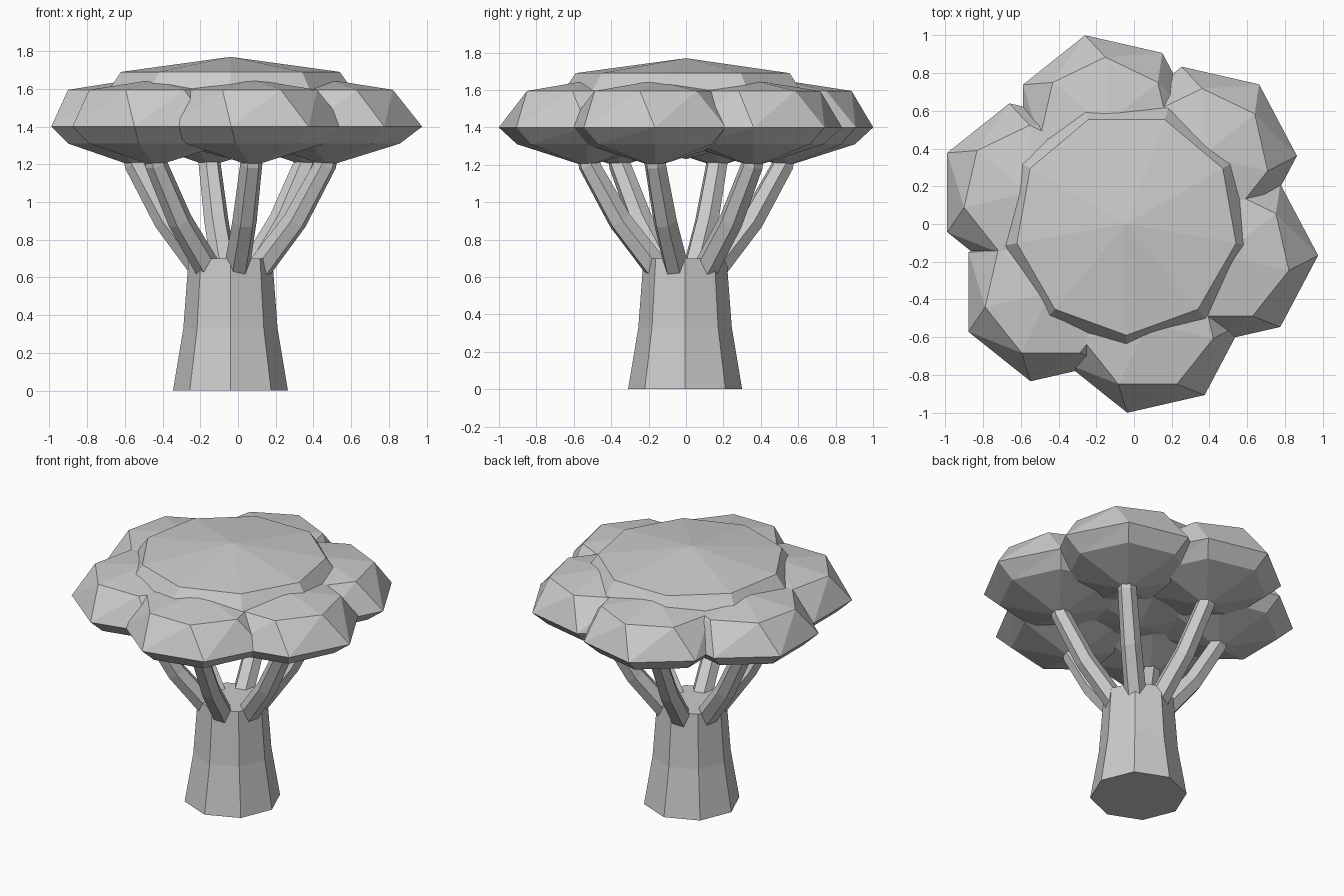
import bpy, bmesh
from math import cos, sin, pi, radians
from mathutils import Vector

if "Cube" in bpy.data.objects:
    bpy.data.objects.remove(bpy.data.objects["Cube"])

CX, CY = -0.04, 0.0


def mesh_object(name, bm):
    bmesh.ops.recalc_face_normals(bm, faces=bm.faces)
    me = bpy.data.meshes.new(name)
    bm.to_mesh(me)
    bm.free()
    ob = bpy.data.objects.new(name, me)
    bpy.context.collection.objects.link(ob)
    return ob


def loft(name, rings, low_tip=None, high_tip=None):
    """Skin a stack of point rings, closing the ends with a tip or a flat cap."""
    bm = bmesh.new()
    loops = [[bm.verts.new(p) for p in ring] for ring in rings]
    n = len(loops[0])
    for a, b in zip(loops, loops[1:]):
        for i in range(n):
            j = (i + 1) % n
            bm.faces.new((a[i], a[j], b[j]))
            bm.faces.new((a[i], b[j], b[i]))
    for loop, tip in ((loops[0], low_tip), (loops[-1], high_tip)):
        if tip is None:
            bm.faces.new(loop)
        else:
            t = bm.verts.new(tip)
            for i in range(n):
                bm.faces.new((loop[i], loop[(i + 1) % n], t))
    return mesh_object(name, bm)


def ring(x, y, z, r, n, start):
    return [Vector((x + r * cos(radians(start) + 2 * pi * i / n),
                    y + r * sin(radians(start) + 2 * pi * i / n), z)) for i in range(n)]


# Flared octagonal trunk
loft("trunk", [ring(CX, CY - 0.005, z, r, 8, 0)
               for z, r in ((0, 0.305), (0.33, 0.25), (0.7, 0.222))])

# Wide central crown
loft("crown_centre", [ring(CX, CY, z, r, 9, -90)
                      for z, r in ((1.38, 0.58), (1.5, 0.72), (1.69, 0.59))],
     (CX, CY, 1.23), (CX, CY, 1.77))

# Bent branches, path given as radial distance, height, thickness
path = [(0.15, 0.635, 0.07), (0.36, 0.90, 0.066), (0.53, 1.20, 0.06), (0.56, 1.36, 0.055)]

for k in range(6):
    a = radians(42 + 60 * k)
    out, side = Vector((cos(a), sin(a), 0)), Vector((-sin(a), cos(a), 0))
    pts = [Vector((CX, CY, z)) + out * d for d, z, r in path]
    rings = []
    for i, p in enumerate(pts):
        t = (pts[min(i + 1, 3)] - pts[max(i - 1, 0)]).normalized()
        up = t.cross(side)
        r = path[i][2]
        rings.append([p + side * r * cos(pi * j / 3) + up * r * sin(pi * j / 3)
                      for j in range(6)])
    loft(f"branch_{k + 1}", rings)

    # Seven-sided leaf cluster on each branch
    x, y = CX + 0.54 * cos(a), CY + 0.54 * sin(a)
    middle = ring(x, y, 1.4, 0.485, 7, 0)
    middle[0].x += 0.018
    loft(f"leaf_cluster_{k + 1}",
         [ring(x, y, 1.31, 0.385, 7, 0), middle, ring(x, y, 1.595, 0.357, 7, -90 / 7)],
         (x, y, 1.19), (x, y, 1.65))
